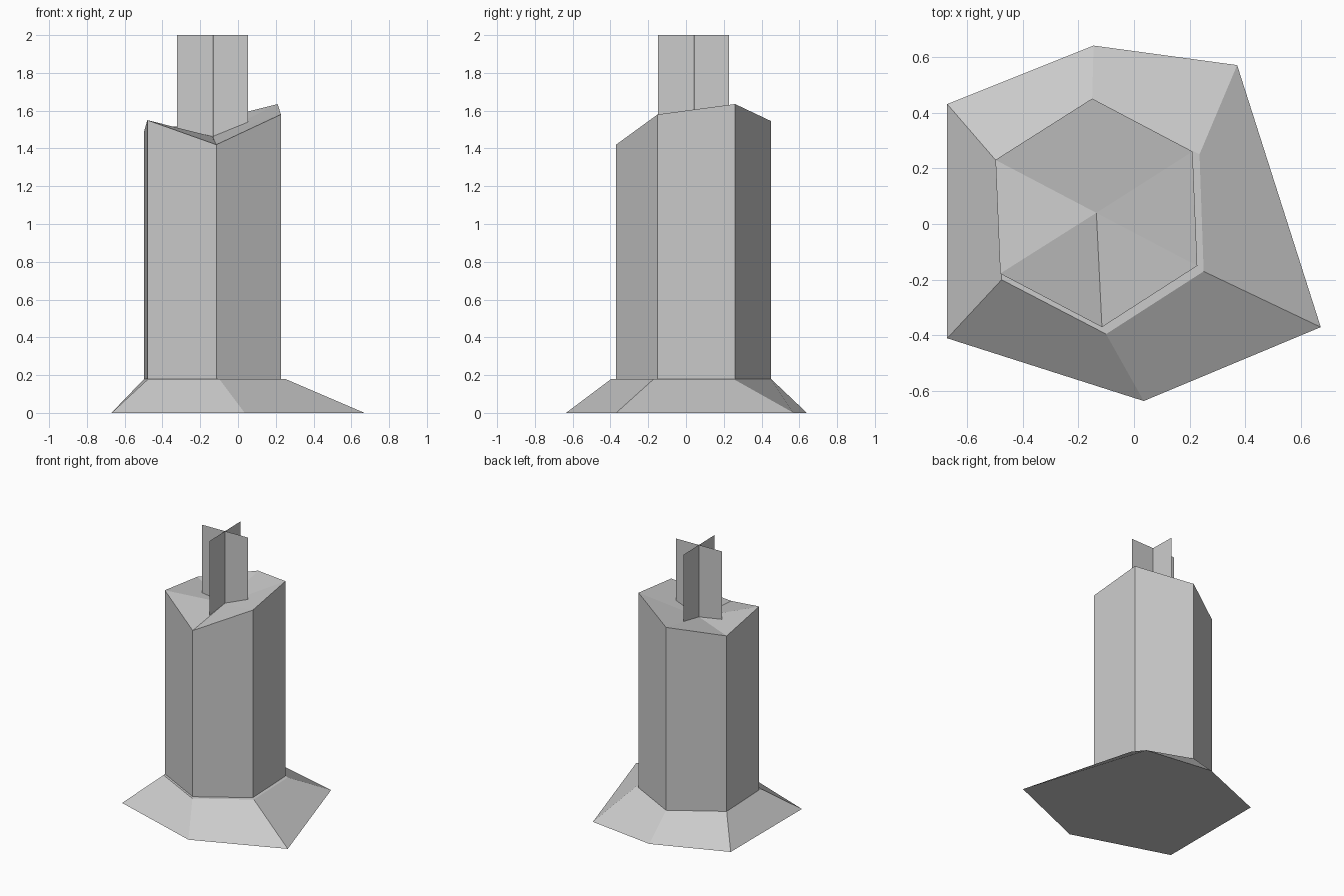
import bpy
import bmesh
from math import radians
from mathutils import Matrix, Vector

cube = bpy.data.objects.get("Cube")
if cube:
    bpy.data.objects.remove(cube, do_unlink=True)

wax = bpy.data.materials.new("grey_wax")
wax.use_nodes = True
wax.diffuse_color = (0.6, 0.6, 0.6, 1)
wax.node_tree.nodes["Principled BSDF"].inputs["Base Color"].default_value = wax.diffuse_color

AXIS = (-0.135, 0.04)
LEDGE = 0.18

# Hexagon corners, counter-clockwise from the front: x, y, rim height
RIM = [(-0.115, -0.37, 1.42), (0.227, -0.15, 1.58), (0.21, 0.26, 1.635),
       (-0.15, 0.45, 1.545), (-0.497, 0.23, 1.49), (-0.48, -0.178, 1.55)]
SKIRT_TOP = [(-0.1, -0.395), (0.25, -0.17), (0.235, 0.25),
             (-0.15, 0.45), (-0.497, 0.23), (-0.475, -0.2)]
SKIRT_FOOT = [(0.035, -0.635), (0.67, -0.37), (0.37, 0.57),
              (-0.145, 0.64), (-0.67, 0.43), (-0.67, -0.41)]


def finish(name, bm):
    mesh = bpy.data.meshes.new(name)
    bm.to_mesh(mesh)
    bm.free()
    mesh.materials.append(wax)
    obj = bpy.data.objects.new(name, mesh)
    bpy.context.collection.objects.link(obj)
    return obj


def loft(name, lower, upper, tip=None):
    """Bridge two rings, cap the bottom, close the top flat or with a fan."""
    bm = bmesh.new()
    low = [bm.verts.new(p) for p in lower]
    top = [bm.verts.new(p) for p in upper]
    centre = bm.verts.new(tip) if tip else None
    bm.faces.new(low[::-1])
    for i in range(len(low)):
        j = (i + 1) % len(low)
        bm.faces.new((low[i], low[j], top[j], top[i]))
        if centre:
            bm.faces.new((top[i], top[j], centre))
    if not centre:
        bm.faces.new(top)
    return finish(name, bm)


# Spread wax skirt with a narrow ledge around the candle
loft("wax_skirt", [(x, y, 0) for x, y in SKIRT_FOOT],
     [(x, y, LEDGE) for x, y in SKIRT_TOP])

# Candle body with an uneven, dished top
loft("candle_body", [(x, y, LEDGE) for x, y, z in RIM], RIM, (*AXIS, 1.463))

# Wick made of two crossed sheets
bm = bmesh.new()
for turn in (0, 90):
    spin = Matrix.Rotation(radians(turn + 1.4), 3, "Z")
    corners = [(-0.188, 1.4), (0.188, 1.4), (0.188, 2), (-0.188, 2)]
    bm.faces.new([bm.verts.new(spin @ Vector((x, 0, z)) + Vector((*AXIS, 0)))
                  for x, z in corners])
finish("wick", bm)
